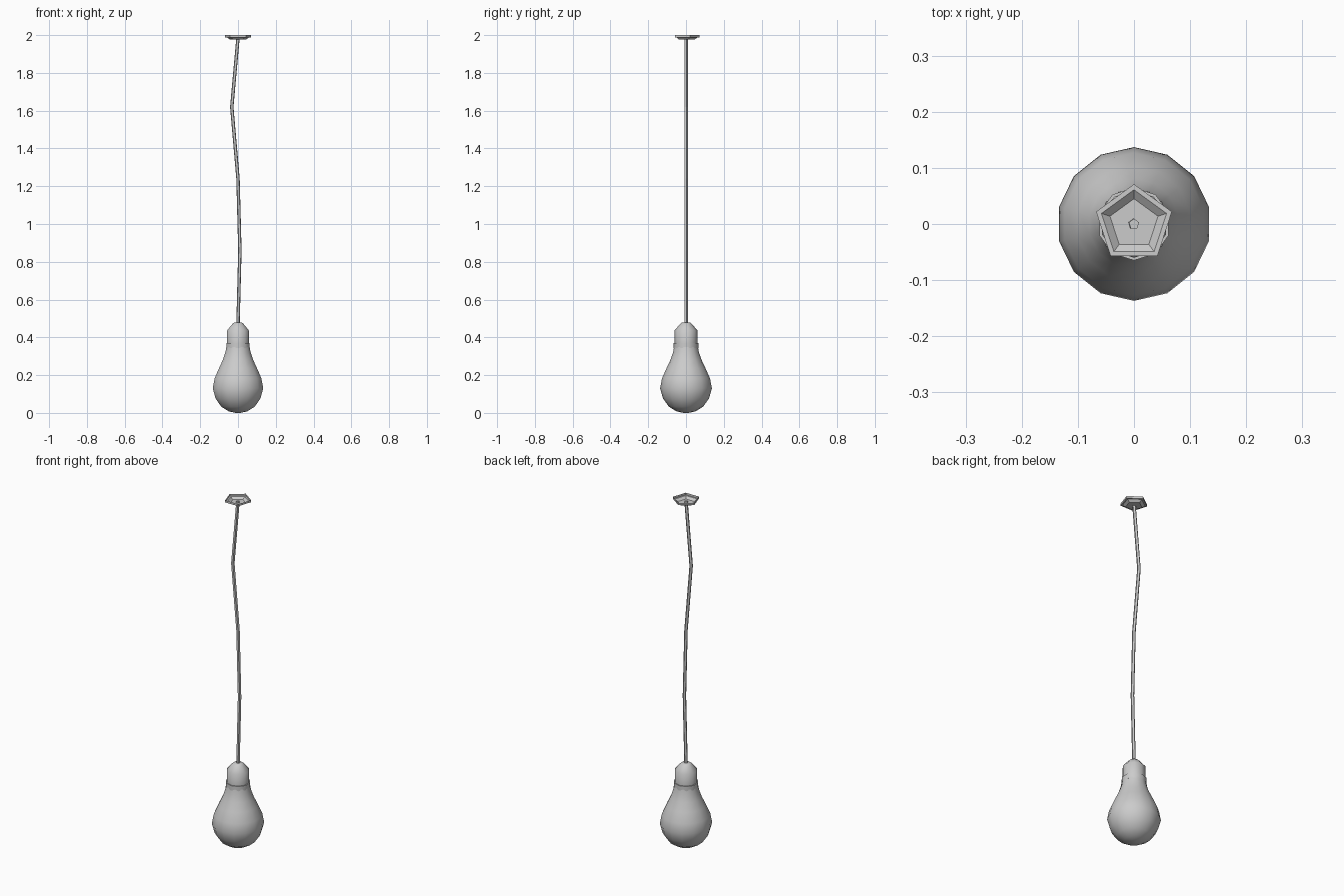
import bpy, math
from mathutils import Vector

if "Cube" in bpy.data.objects:
    bpy.data.objects.remove(bpy.data.objects["Cube"])


def skin(name, rings, cap_start=False, cap_end=False, angle=35):
    """Join a list of equal-sided vertex rings into one tube."""
    n = len(rings[0])
    verts = [v for ring in rings for v in ring]
    faces = []
    for k in range(len(rings) - 1):
        for i in range(n):
            j = (i + 1) % n
            faces.append((k * n + i, k * n + j, (k + 1) * n + j, (k + 1) * n + i))
    if cap_start:
        faces.append(tuple(reversed(range(n))))
    if cap_end:
        faces.append(tuple(range((len(rings) - 1) * n, len(rings) * n)))
    mesh = bpy.data.meshes.new(name)
    mesh.from_pydata(verts, [], faces)
    obj = bpy.data.objects.new(name, mesh)
    bpy.context.collection.objects.link(obj)
    if angle:
        bpy.ops.object.select_all(action='DESELECT')
        obj.select_set(True)
        bpy.context.view_layer.objects.active = obj
        bpy.ops.object.shade_smooth_by_angle(angle=math.radians(angle))
    return obj


def ring(r, z, sides, x=0.0):
    """Horizontal polygon with one corner towards +y."""
    return [Vector((x + r * math.cos(math.pi / 2 + math.tau * i / sides),
                    r * math.sin(math.pi / 2 + math.tau * i / sides), z))
            for i in range(sides)]


def lathe(name, profile, sides, **kw):
    return skin(name, [ring(r, z, sides) for r, z in profile], **kw)


# glass bulb
lathe("glass_bulb",
      [(0.012, 0.0), (0.05, 0.008), (0.091, 0.033), (0.122, 0.077),
       (0.137, 0.13), (0.127, 0.183), (0.103, 0.237), (0.081, 0.284),
       (0.068, 0.322), (0.063, 0.35)], 14, cap_start=True, cap_end=True, angle=50)

# lamp socket: collar and upper body
lathe("socket_collar",
      [(0.056, 0.343), (0.065, 0.343), (0.065, 0.370), (0.056, 0.370)],
      10, cap_start=True, cap_end=True, angle=40)
lathe("socket_body",
      [(0.060, 0.365), (0.060, 0.437), (0.030, 0.472), (0.022, 0.478)],
      10, cap_start=True, cap_end=True, angle=40)

# hanging cable with a slight bend
path = [(0.0, 0.47), (0.010, 0.86), (0.0, 1.24), (-0.033, 1.62), (0.0, 1.985)]
skin("cable", [ring(0.0095, z, 5, x) for x, z in path],
     cap_start=True, cap_end=True, angle=0)

# five-sided ceiling rose, open on top
lathe("ceiling_rose",
      [(0.045, 1.976), (0.061, 1.988), (0.071, 1.988), (0.071, 2.0)],
      5, cap_start=True, angle=0)
